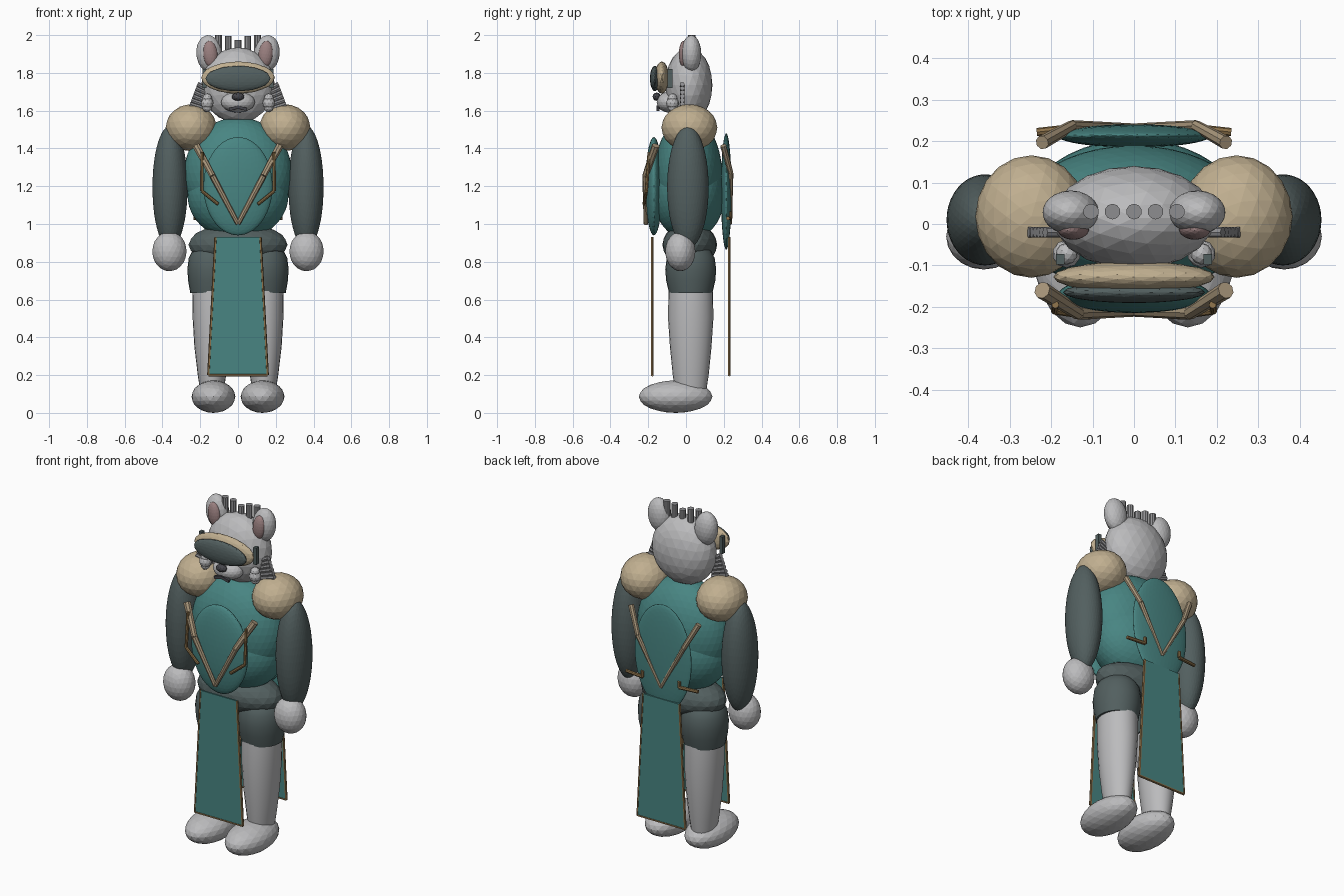
import bpy, bmesh, math
from mathutils import Vector, Matrix

if "Cube" in bpy.data.objects:
    bpy.data.objects.remove(bpy.data.objects["Cube"])

def mat(name, r, g, b):
    m = bpy.data.materials.new(name)
    m.diffuse_color = (r, g, b, 1)
    m.use_nodes = True
    m.node_tree.nodes["Principled BSDF"].inputs["Base Color"].default_value = m.diffuse_color
    return m

FUR = mat("light_grey_fur", .50, .50, .51)
TEAL = mat("teal_cloth", .065, .235, .225)
DARK = mat("dark_grey_cloth", .085, .115, .115)
TAN = mat("tan_leather", .53, .43, .28)
STRAP = mat("strap_brown", .40, .31, .20)
BROWN = mat("trim_bronze", .27, .17, .07)
PINK = mat("inner_ear_pink", .33, .22, .22)
BLACK = mat("nose_charcoal", .06, .06, .07)
HAIR = mat("mid_grey_hair", .27, .27, .28)

def finish(name, bm, m):
    bmesh.ops.recalc_face_normals(bm, faces=bm.faces)
    me = bpy.data.meshes.new(name)
    bm.to_mesh(me)
    bm.free()
    me.materials.append(m)
    ob = bpy.data.objects.new(name, me)
    bpy.context.scene.collection.objects.link(ob)
    return ob

def ball(name, c, r, m, sub=3, tilt=0):
    bm = bmesh.new()
    bmesh.ops.create_icosphere(bm, subdivisions=sub, radius=1)
    bm.transform(Matrix.Translation(c) @ Matrix.Rotation(tilt, 4, 'Y') @ Matrix.Diagonal((*r, 1)))
    return finish(name, bm, m)

def box(name, c, s, m, tilt=0):
    bm = bmesh.new()
    bmesh.ops.create_cube(bm, size=1)
    bm.transform(Matrix.Translation(c) @ Matrix.Rotation(tilt, 4, 'Y') @ Matrix.Diagonal((*s, 1)))
    return finish(name, bm, m)

def rods(name, pts, r, m, sides=8, r_end=None):
    """Straight capped rods joining the points, tapering to r_end."""
    bm = bmesh.new()
    n = len(pts) - 1
    r_end = r if r_end is None else r_end
    for i in range(n):
        a, b = Vector(pts[i]), Vector(pts[i + 1])
        d = b - a
        M = Matrix.Translation((a + b) / 2) @ d.to_track_quat('Z', 'Y').to_matrix().to_4x4()
        bmesh.ops.create_cone(bm, cap_ends=True, segments=sides, depth=d.length, matrix=M,
                              radius1=r + (r_end - r) * i / n, radius2=r + (r_end - r) * (i + 1) / n)
    return finish(name, bm, m)

def lathe(name, c, rings, m, seg=24):
    """Elliptical rings (z, rx, ry) skinned and capped."""
    bm = bmesh.new()
    loops = [[bm.verts.new((c[0] + rx * math.cos(2 * math.pi * k / seg),
                            c[1] + ry * math.sin(2 * math.pi * k / seg), z))
              for k in range(seg)] for z, rx, ry in rings]
    for a, b in zip(loops, loops[1:]):
        for k in range(seg):
            j = (k + 1) % seg
            bm.faces.new((a[k], a[j], b[j], b[k]))
    bm.faces.new(loops[0])
    bm.faces.new(loops[-1])
    ob = finish(name, bm, m)
    bpy.context.view_layer.objects.active = ob
    ob.select_set(True)
    bpy.ops.object.shade_smooth_by_angle()
    ob.select_set(False)
    return ob

# Head, muzzle and face
ball("head", (0, .015, 1.735), (.195, .125, .2), FUR)
ball("muzzle", (0, -.09, 1.645), (.09, .065, .055), FUR)
ball("nose", (0, -.155, 1.674), (.034, .022, .022), BLACK, 2)
for s in (-1, 1):
    box("mouth", (s * .023, -.148, 1.613), (.05, .018, .016), BLACK, s * .25)

# Goggles
ball("goggle_frame", (0, -.128, 1.775), (.195, .038, .085), TAN)
ball("goggle_lens", (0, -.165, 1.77), (.172, .026, .067), DARK)

# Hair tuft
for i, h in enumerate((2.0, 1.995, 1.975, 1.995, 2.0)):
    x = (i - 2) * .052
    rods("hair_tuft", [(x, .03, 1.87), (x, .03, h)], .019, HAIR, 10)

# Torso with chest and back plates, hips
ball("chest", (0, .012, 1.27), (.285, .178, .295), TEAL, 4)
ball("belly", (0, .015, 1.155), (.268, .19, .24), TEAL, 4)
ball("chest_plate", (0, -.17, 1.2), (.183, .045, .26), TEAL, 4)
ball("back_plate", (0, .213, 1.172), (.185, .028, .308), TEAL, 4)
ball("hips", (0, .02, .89), (.262, .145, .115), DARK)

for s in (-1, 1):
    # Ears
    ball("ear", (s * .153, .028, 1.902), (.068, .053, .098), FUR, 3, s * .1)
    ball("inner_ear", (s * .147, -.012, 1.9), (.038, .026, .07), PINK, 3, s * .1)
    box("goggle_clip", (s * .178, -.085, 1.77), (.02, .025, .1), DARK)
    # Cheek fluff and side tufts
    for z, r in ((1.64, .034), (1.665, .026), (1.618, .026)):
        ball("cheek", (s * .163, -.072, z), (r, r, r), FUR, 2)
    for i in range(6):
        z = 1.63 + i * .021
        x = .255 - i * .008
        rods("side_tuft", [(s * .16, -.02, z - .025), (s * x, -.02, z + .005)], .013, HAIR, 8)
    # Arms
    ball("shoulder_pad", (s * .248, .018, 1.51), (.135, .148, .124), TAN)
    ball("arm", (s * .36, .01, 1.195), (.093, .11, .325), DARK, 4)
    ball("hand", (s * .363, -.03, .855), (.091, .08, .105), FUR)
    # Legs
    lathe("thigh", (s * .14, .025),
          [(.635, .113, .115), (.7, .124, .13), (.76, .128, .135), (.82, .121, .127),
           (.86, .1, .105), (.885, .07, .07), (.895, .02, .02)], DARK)
    lathe("lower_leg", (s * .138, .025),
          [(.1, .06, .08), (.2, .075, .095), (.35, .093, .11), (.5, .102, .12),
           (.64, .104, .118), (.7, .1, .115)], FUR)
    ball("foot", (s * .13, -.055, .086), (.116, .195, .086), FUR)
    # Front straps: main V and a thinner side cord
    rods("front_strap", [(s * .222, -.16, 1.415), (s * .135, -.215, 1.255), (0, -.212, 1.0)],
         .021, STRAP, 8, .012)
    rods("front_cord", [(s * .19, -.195, 1.38), (s * .192, -.21, 1.175), (s * .105, -.222, 1.105)],
         .009, BROWN)
    # Back straps and hooks
    rods("back_strap", [(s * .222, .197, 1.415), (s * .15, .237, 1.27), (0, .232, 1.0)],
         .017, STRAP, 8, .011)
    rods("back_hook", [(s * .235, .222, 1.03), (s * .12, .235, 1.03), (s * .12, .235, 1.065)],
         .01, BROWN)

# Hanging cloth panels with trimmed edges
for side, y in (("front", -.178), ("back", .229)):
    bm = bmesh.new()
    corners = [(-.118, .93), (.118, .93), (.156, .2), (-.156, .2)]
    f = bm.faces.new([bm.verts.new((x, y - .005, z)) for x, z in corners])
    ext = bmesh.ops.extrude_face_region(bm, geom=[f])["geom"]
    bmesh.ops.translate(bm, verts=[v for v in ext if isinstance(v, bmesh.types.BMVert)], vec=(0, .01, 0))
    finish(side + "_cloth", bm, TEAL)
    rods(side + "_cloth_trim", [(x, y, z) for x, z in (corners[1], corners[2], corners[3], corners[0])],
         .0075, BROWN, 6)
